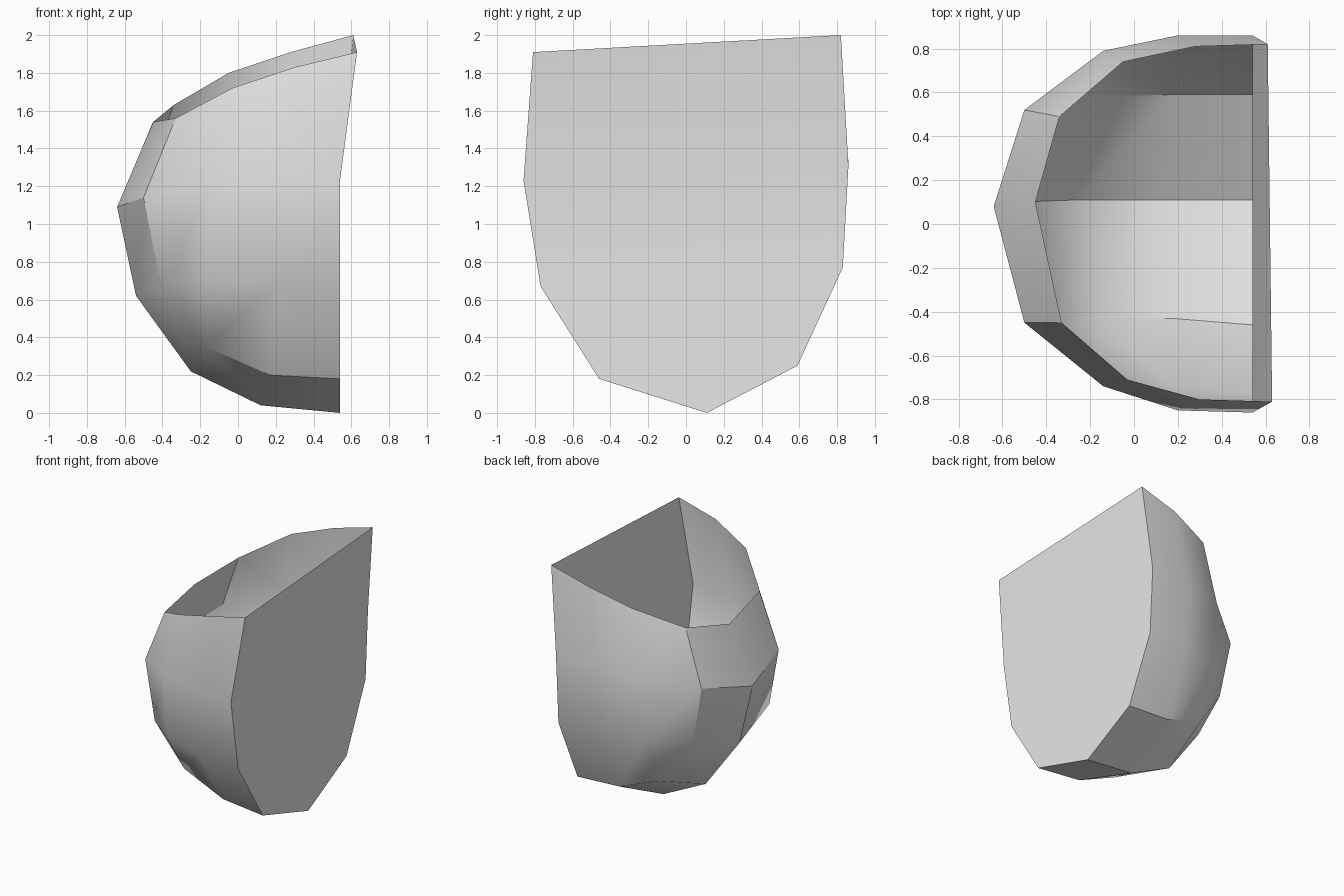
import bpy, bmesh, math

cube = bpy.data.objects.get("Cube")
if cube:
    bpy.data.objects.remove(cube, do_unlink=True)

# One plain grey
grey = bpy.data.materials.new("light grey")
grey.use_nodes = True
grey.diffuse_color = (0.8, 0.8, 0.8, 1)
grey.node_tree.nodes["Principled BSDF"].inputs["Base Color"].default_value = (0.8, 0.8, 0.8, 1)

# Cross-section rows, each running front -> outer side -> back
rim = [(.63, -.81, 1.91), (.3, -.8, 1.83), (-.03, -.71, 1.72), (-.33, -.45, 1.56),
       (-.45, .1, 1.54), (-.34, .49, 1.63), (-.05, .74, 1.8), (.28, .81, 1.91), (.61, .82, 2)]
belly = [(.54, -.86, 1.23), (.2, -.85, 1.23), (-.14, -.74, 1.21), (-.5, -.45, 1.14),
         (-.64, .08, 1.09), (-.5, .52, 1.2), (-.14, .79, 1.29), (.2, .86, 1.33), (.54, .86, 1.31)]
lower = [(.54, -.77, .67), (.19, -.75, .67), (-.16, -.66, .68), (-.41, -.46, .68),
         (-.54, .1, .62), (-.41, .5, .72), (-.16, .75, .79), (.18, .82, .77), (.54, .83, .77)]
base = [(.54, -.46, .18), (.17, -.43, .2), (-.17, -.43, .35), (-.25, .11, .22),
        (-.17, .58, .4), (.17, .59, .27), (.54, .59, .25)]
keel = [(.54, .11, 0), (.12, .11, .04)]

bm = bmesh.new()
R, E, L, A, K = [[bm.verts.new(p) for p in row] for row in (rim, belly, lower, base, keel)]


def face(*verts):
    bm.faces.new(verts)


# Side walls
for top, bottom in ((R, E), (E, L)):
    for i in range(8):
        if top is E and i == 1:      # this panel folds along its diagonal
            face(E[1], E[2], L[2])
            face(E[1], L[2], L[1])
        else:
            face(top[i], top[i + 1], bottom[i + 1], bottom[i])

# Turn from the walls to the underside, with a triangle at each corner
face(L[0], L[1], A[1], A[0])
face(L[1], L[2], A[2], A[1])
face(L[2], L[3], A[2])
face(L[3], L[4], A[3], A[2])
face(L[4], L[5], A[4], A[3])
face(L[5], L[6], A[4])
face(L[6], L[7], A[5], A[4])
face(L[7], L[8], A[6], A[5])

# Underside
face(A[0], A[1], K[1], K[0])
face(A[1], A[2], K[1])
face(A[2], A[3], K[1])
face(A[3], A[4], A[5], K[1])
face(A[5], A[6], K[0], K[1])

# Flat end wall with its upper part leaning out
face(E[0], L[0], A[0], K[0], A[6], L[8], E[8])
face(R[0], E[0], E[8], R[8])

bmesh.ops.recalc_face_normals(bm, faces=bm.faces)
end = min(bm.faces, key=lambda f: (f.calc_center_median() - E[8].co.lerp(E[0].co, .5)).length)
if end.normal.x < 0:
    bmesh.ops.reverse_faces(bm, faces=bm.faces)

mesh = bpy.data.meshes.new("half_bowl")
bm.to_mesh(mesh)
bm.free()
mesh.materials.append(grey)
bowl = bpy.data.objects.new("half_bowl", mesh)
bpy.context.collection.objects.link(bowl)

# Soft panels with the strong creases kept sharp
bpy.ops.object.select_all(action='DESELECT')
bowl.select_set(True)
bpy.context.view_layer.objects.active = bowl
bpy.ops.object.shade_smooth_by_angle(angle=math.radians(30))
